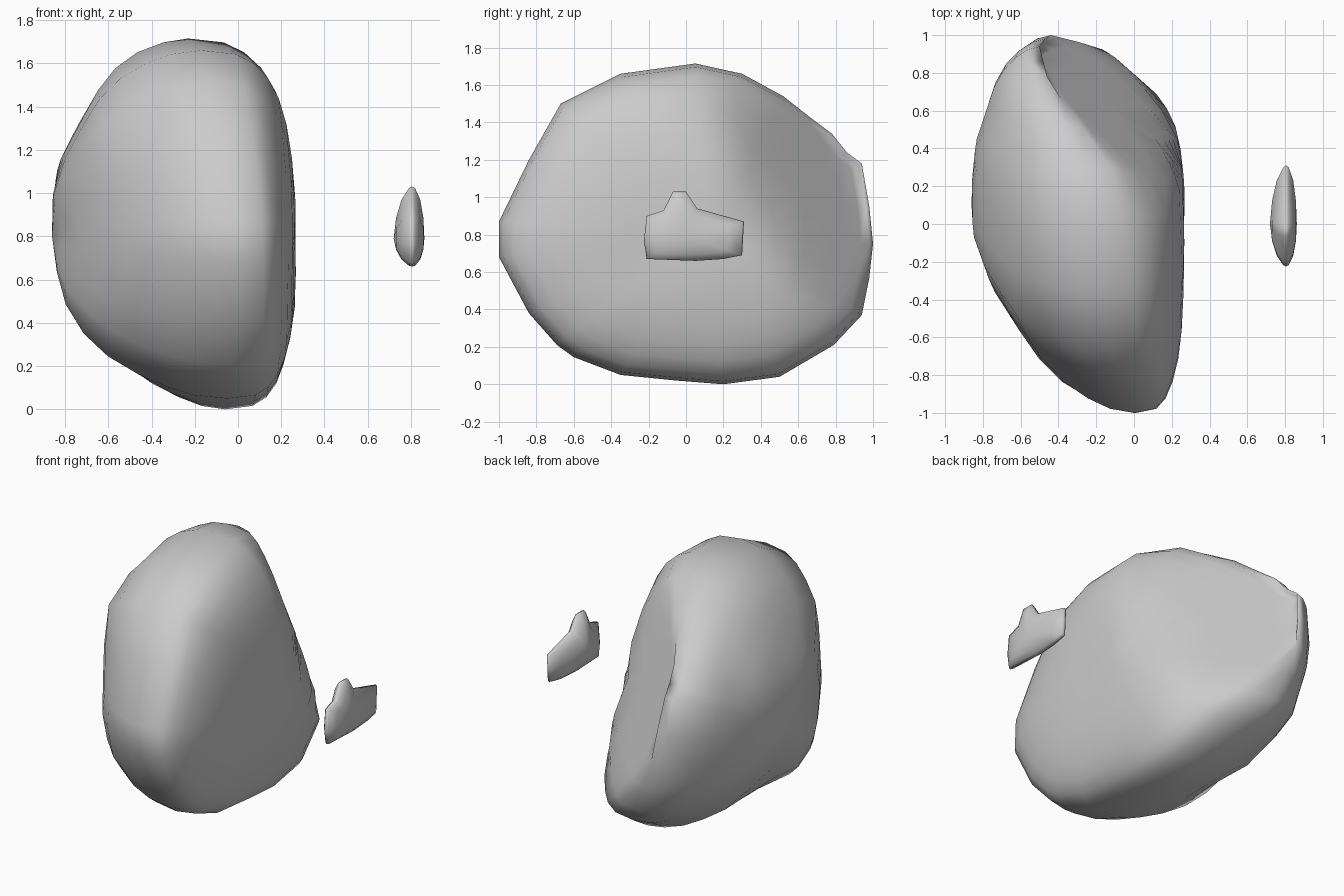
import bpy, bmesh, math
from mathutils import Vector, noise

if "Cube" in bpy.data.objects:
    bpy.data.objects.remove(bpy.data.objects["Cube"])


def no_cut(y, z):
    return 10.0


def shoulder_cut(y, z):
    """Largest x allowed by the sloping facet at the upper back right."""
    return (81 - 137 * y - 63 * (z - 0.86)) / 114


def soft_min(a, b, k=0.12):
    h = max(k - abs(a - b), 0) / k
    return min(a, b) - h * h * k / 4


def lens(name, outline, centre, right_x, left_x, rings, rough, cut=no_cut):
    """Stone shape: a rim in the YZ plane, domed to +x and -x.
    outline rows: y, z, rim x, right dome power, left dome power."""
    bm = bmesh.new()
    cy, cz = centre
    n = len(outline)

    def ring(r, side):
        verts = []
        for y, z, x, p_right, p_left in outline:
            p = p_right if side > 0 else p_left
            apex = right_x if side > 0 else left_x
            f = max(0.0, 1 - r ** p) ** (1 / p)
            co = Vector((x + (apex - x) * f, cy + (y - cy) * r, cz + (z - cz) * r))
            if r < 1:
                co.x += rough * noise.noise(co * 3.1) * (1 if side < 0 else 0.3)
                if side > 0:
                    co.x = soft_min(co.x, max(cut(co.y, co.z), x - 0.03))
            verts.append(bm.verts.new(co))
        return verts

    rim = ring(1, 1)
    for side, apex in ((1, right_x), (-1, left_x)):
        prev = rim
        for r in rings:
            cur = ring(r, side)
            for i in range(n):
                j = (i + 1) % n
                bm.faces.new((prev[i], prev[j], cur[j], cur[i]))
            prev = cur
        tip = bm.verts.new((apex, cy, cz))
        for i in range(n):
            bm.faces.new((prev[i], prev[(i + 1) % n], tip))
    bmesh.ops.recalc_face_normals(bm, faces=bm.faces)
    for f in bm.faces:
        f.smooth = True
    mesh = bpy.data.meshes.new(name)
    bm.to_mesh(mesh)
    bm.free()
    ob = bpy.data.objects.new(name, mesh)
    bpy.context.collection.objects.link(ob)
    return ob


# Large boulder: flat right face, deeper domed left side
boulder = [
    (-1.00, 0.87, 0.00), (-0.84, 1.20, -0.05), (-0.67, 1.50, -0.12), (-0.35, 1.66, -0.17),
    (0.05, 1.715, -0.23), (0.30, 1.66, -0.27), (0.52, 1.54, -0.36), (0.66, 1.43, -0.42),
    (0.78, 1.34, -0.46), (0.86, 1.24, -0.48), (0.94, 1.18, -0.50), (0.98, 0.95, -0.47),
    (1.00, 0.75, -0.44), (0.98, 0.57, -0.38), (0.94, 0.37, -0.32), (0.79, 0.21, -0.17),
    (0.50, 0.04, -0.07), (0.20, 0.00, -0.06), (-0.05, 0.02, -0.06), (-0.35, 0.05, -0.05),
    (-0.60, 0.145, -0.04), (-0.69, 0.21, -0.03), (-0.84, 0.38, 0.00), (-1.00, 0.68, 0.01),
]
rows = []
for y, z, x in boulder:
    a = math.atan2(z - 0.8, y - 0.1)
    low_front = max(0, math.cos(a + 2.2)) ** 3
    diagonal = math.sin(2 * a) ** 2
    rows.append((y, z, x, 2.85 - 0.4 * math.cos(a) - 0.2 * math.sin(a),
                 1.75 + 0.1 * math.cos(a) + 0.2 * math.sin(a)
                 + 0.2 * diagonal + 0.3 * low_front))
lens("boulder", rows, (0.1, 0.8), 0.265, -0.86,
     (0.98, 0.93, 0.85, 0.74, 0.6, 0.42, 0.22), 0.03, shoulder_cut)

# Small stone chip beside the flat face
chip = [
    (-0.21, 0.67), (0.05, 0.66), (0.20, 0.67), (0.30, 0.69), (0.31, 0.87), (0.06, 0.94),
    (0.00, 1.03), (-0.07, 1.03), (-0.12, 0.93), (-0.21, 0.90), (-0.225, 0.77),
]
lens("stone_chip", [(y, z, 0.805, 2.0, 1.7) for y, z in chip], (0.0, 0.79), 0.862, 0.72,
     (0.97, 0.75, 0.4), 0.0)
